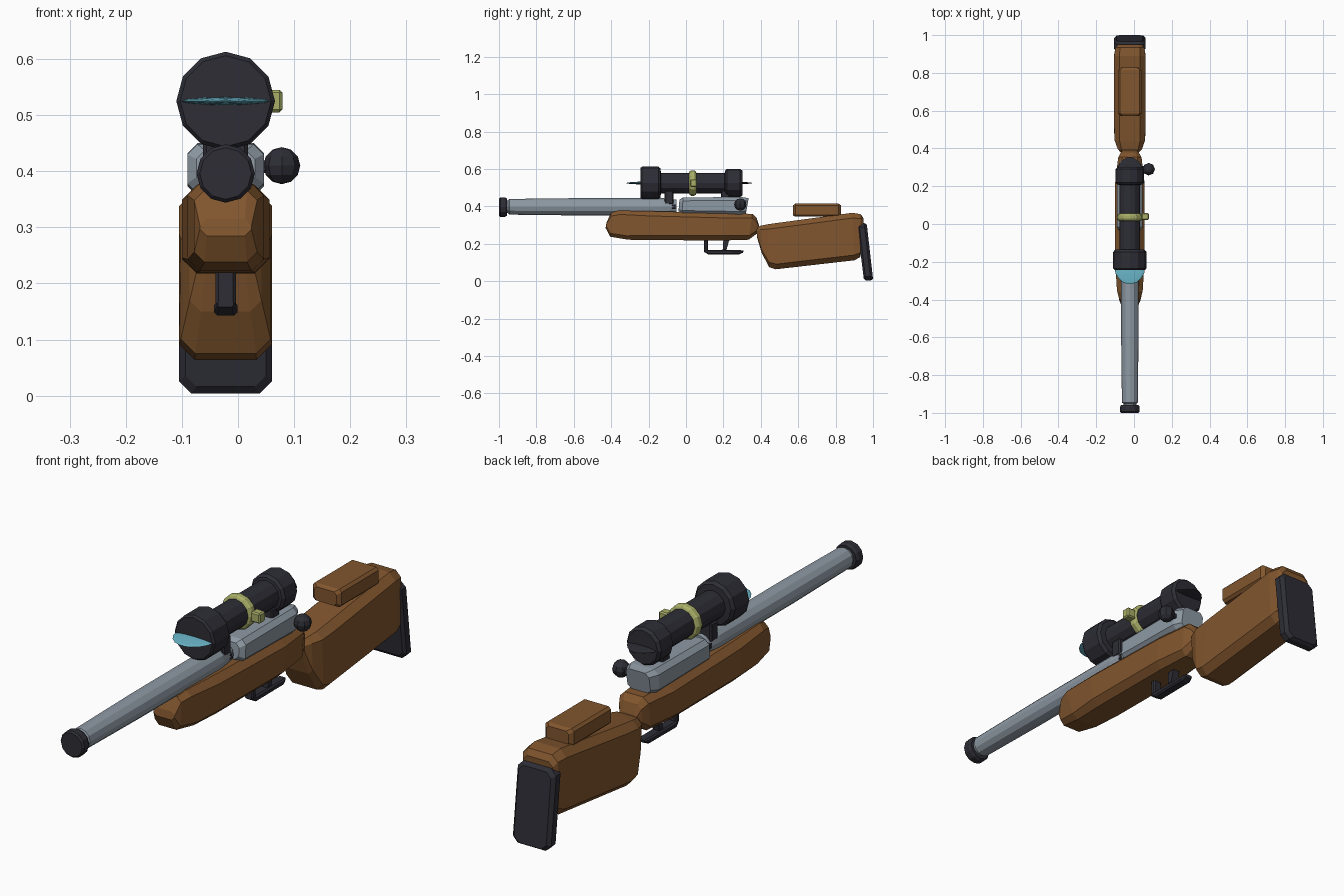
import bpy, bmesh, math
from mathutils import Vector, Matrix

CX = -0.022  # centre line of the rifle


def material(name, rgb):
    m = bpy.data.materials.new(name)
    m.diffuse_color = (*rgb, 1)
    return m


WOOD = material("walnut wood", (0.22, 0.092, 0.027))
STEEL = material("blued steel", (0.27, 0.32, 0.37))
DARK = material("dark metal", (0.026, 0.026, 0.036))
BRASS = material("olive brass", (0.40, 0.43, 0.14))
GLASS = material("cyan glass", (0.15, 0.48, 0.60))


def finish(name, bm, mat):
    bmesh.ops.recalc_face_normals(bm, faces=bm.faces)
    me = bpy.data.meshes.new(name)
    bm.to_mesh(me)
    bm.free()
    me.materials.append(mat)
    ob = bpy.data.objects.new(name, me)
    bpy.context.collection.objects.link(ob)
    return ob


def skin(name, rings, mat):
    """Join equal-length rings of points and cap both ends."""
    bm = bmesh.new()
    loops = [[bm.verts.new(p) for p in r] for r in rings]
    n = len(loops[0])
    for a, b in zip(loops, loops[1:]):
        for i in range(n):
            j = (i + 1) % n
            bm.faces.new((a[i], a[j], b[j], b[i]))
    bm.faces.new(loops[0])
    bm.faces.new(loops[-1])
    return finish(name, bm, mat)


def loft(name, sections, mat):
    """Chamfered box sections: y low, z low, y high, z high, half width, chamfer."""
    rings = []
    for yb, zb, yt, zt, w, c in sections:
        lo, hi = Vector((CX, yb, zb)), Vector((CX, yt, zt))
        k = min(c / (hi - lo).length, 0.45)
        side = [(w - c, 0), (w, k), (w, 1 - k), (w - c, 1)]
        outline = side + [(-x, t) for x, t in reversed(side)]
        rings.append([lo.lerp(hi, t) + Vector((x, 0, 0)) for x, t in outline])
    return skin(name, rings, mat)


def lathe(name, z, profile, mat, sides=12, flat=1.0):
    """Turn (y, radius) pairs about a lengthwise axis at height z."""
    rings = []
    for y, r in profile:
        rings.append([(CX + r * math.cos(2 * math.pi * i / sides), y,
                       z + flat * r * math.sin(2 * math.pi * i / sides))
                      for i in range(sides)])
    return skin(name, rings, mat)


def box(name, centre, size, mat, bevel=0.006):
    bm = bmesh.new()
    bmesh.ops.create_cube(bm, size=1)
    bmesh.ops.scale(bm, vec=size, verts=bm.verts)
    bmesh.ops.translate(bm, vec=centre, verts=bm.verts)
    bmesh.ops.bevel(bm, geom=bm.edges[:], offset=bevel, segments=1, affect='EDGES')
    return finish(name, bm, mat)


# Barrel and muzzle
lathe("barrel", 0.398, [(-0.965, 0.034), (-0.952, 0.034), (-0.945, 0.042),
                        (-0.60, 0.046), (-0.12, 0.046), (-0.05, 0.038)], STEEL)
lathe("muzzle_cap", 0.396, [(-1.0, 0.046), (-0.993, 0.052), (-0.968, 0.052),
                            (-0.958, 0.046)], DARK)

# Receiver
loft("receiver", [(-0.04, 0.375, -0.035, 0.437, 0.052, 0.015),
                  (-0.022, 0.36, -0.015, 0.448, 0.068, 0.018),
                  (0.29, 0.355, 0.30, 0.450, 0.068, 0.018),
                  (0.32, 0.36, 0.335, 0.444, 0.050, 0.015)], STEEL)

# Wooden fore stock
loft("fore_stock", [(-0.43, 0.285, -0.425, 0.315, 0.046, 0.012),
                    (-0.405, 0.238, -0.40, 0.366, 0.056, 0.018),
                    (-0.31, 0.222, -0.36, 0.378, 0.068, 0.022),
                    (-0.18, 0.220, -0.20, 0.375, 0.078, 0.026),
                    (0.20, 0.218, 0.22, 0.364, 0.078, 0.026),
                    (0.335, 0.222, 0.355, 0.360, 0.062, 0.022),
                    (0.375, 0.252, 0.378, 0.338, 0.048, 0.018),
                    (0.393, 0.270, 0.390, 0.300, 0.036, 0.010)], WOOD)

# Wooden butt stock
loft("butt_stock", [(0.380, 0.235, 0.375, 0.282, 0.046, 0.012),
                    (0.405, 0.150, 0.395, 0.296, 0.064, 0.020),
                    (0.445, 0.075, 0.440, 0.305, 0.080, 0.026),
                    (0.480, 0.064, 0.520, 0.316, 0.083, 0.028),
                    (0.900, 0.112, 0.890, 0.366, 0.083, 0.028),
                    (0.930, 0.128, 0.935, 0.358, 0.076, 0.024),
                    (0.940, 0.160, 0.950, 0.335, 0.064, 0.018)], WOOD)

# Cheek rest
loft("cheek_rest", [(0.572, 0.352, 0.572, 0.406, 0.048, 0.010),
                    (0.585, 0.345, 0.585, 0.415, 0.062, 0.010),
                    (0.815, 0.345, 0.815, 0.415, 0.062, 0.010),
                    (0.828, 0.352, 0.828, 0.406, 0.048, 0.010)], WOOD)

# Butt pad
loft("butt_pad", [(0.950, 0.016, 0.915, 0.300, 0.072, 0.020),
                  (0.961, 0.004, 0.925, 0.312, 0.083, 0.022),
                  (0.988, 0.004, 0.952, 0.312, 0.083, 0.022),
                  (1.0, 0.012, 0.967, 0.302, 0.070, 0.020)], DARK)

# Trigger guard and posts
loft("trigger_guard", [(0.095, 0.158, 0.095, 0.170, 0.014, 0.003),
                       (0.120, 0.143, 0.118, 0.167, 0.021, 0.006),
                       (0.285, 0.144, 0.290, 0.166, 0.021, 0.006),
                       (0.305, 0.153, 0.308, 0.164, 0.014, 0.003)], DARK)
box("guard_post", (CX, 0.107, 0.192), (0.036, 0.022, 0.065), DARK, 0.005)
loft("trigger", [(0.196, 0.165, 0.200, 0.225, 0.015, 0.004),
                 (0.216, 0.165, 0.232, 0.225, 0.015, 0.004)], DARK)

# Scope tube with its two bells
SZ = 0.525
lathe("scope_tube", SZ, [(-0.15, 0.055), (0.22, 0.055)], DARK)
lathe("front_bell", SZ, [(-0.243, 0.081), (-0.235, 0.088), (-0.148, 0.088),
                         (-0.136, 0.078), (-0.134, 0.050)], DARK)
lathe("rear_bell", SZ, [(0.206, 0.050), (0.209, 0.066), (0.219, 0.075),
                        (0.290, 0.075), (0.302, 0.066)], DARK)

# Thin lenses that stand out of both ends
lathe("front_lens", SZ, [(-0.318, 0.012), (-0.308, 0.038), (-0.288, 0.060),
                         (-0.262, 0.076), (-0.238, 0.080)], GLASS, 12, 0.09)
lathe("rear_lens", SZ, [(0.296, 0.064), (0.318, 0.056), (0.340, 0.036),
                        (0.355, 0.010)], DARK, 12, 0.09)

# Scope ring with adjusting knob
lathe("scope_ring", SZ, [(0.016, 0.054), (0.020, 0.063), (0.028, 0.068),
                         (0.044, 0.068), (0.052, 0.063), (0.056, 0.054)], BRASS)
box("ring_knob", (0.059, 0.040, SZ), (0.040, 0.036, 0.040), BRASS, 0.005)

# Scope mounts
for name, y, low in (("front_mount", -0.090, 0.41), ("rear_mount", 0.210, 0.43)):
    box(name, (CX, y, (low + 0.485) / 2), (0.080, 0.048, 0.485 - low), DARK)
box("barrel_clamp", (CX, -0.066, 0.398), (0.080, 0.022, 0.026), DARK, 0.004)

# Bolt stem and round knob
box("bolt_stem", (0.045, 0.295, 0.408), (0.04, 0.022, 0.022), DARK, 0.004)
bm = bmesh.new()
bmesh.ops.create_uvsphere(bm, u_segments=8, v_segments=6, radius=0.033,
                          matrix=Matrix.Translation((0.078, 0.29, 0.41)))
finish("bolt_knob", bm, DARK)
